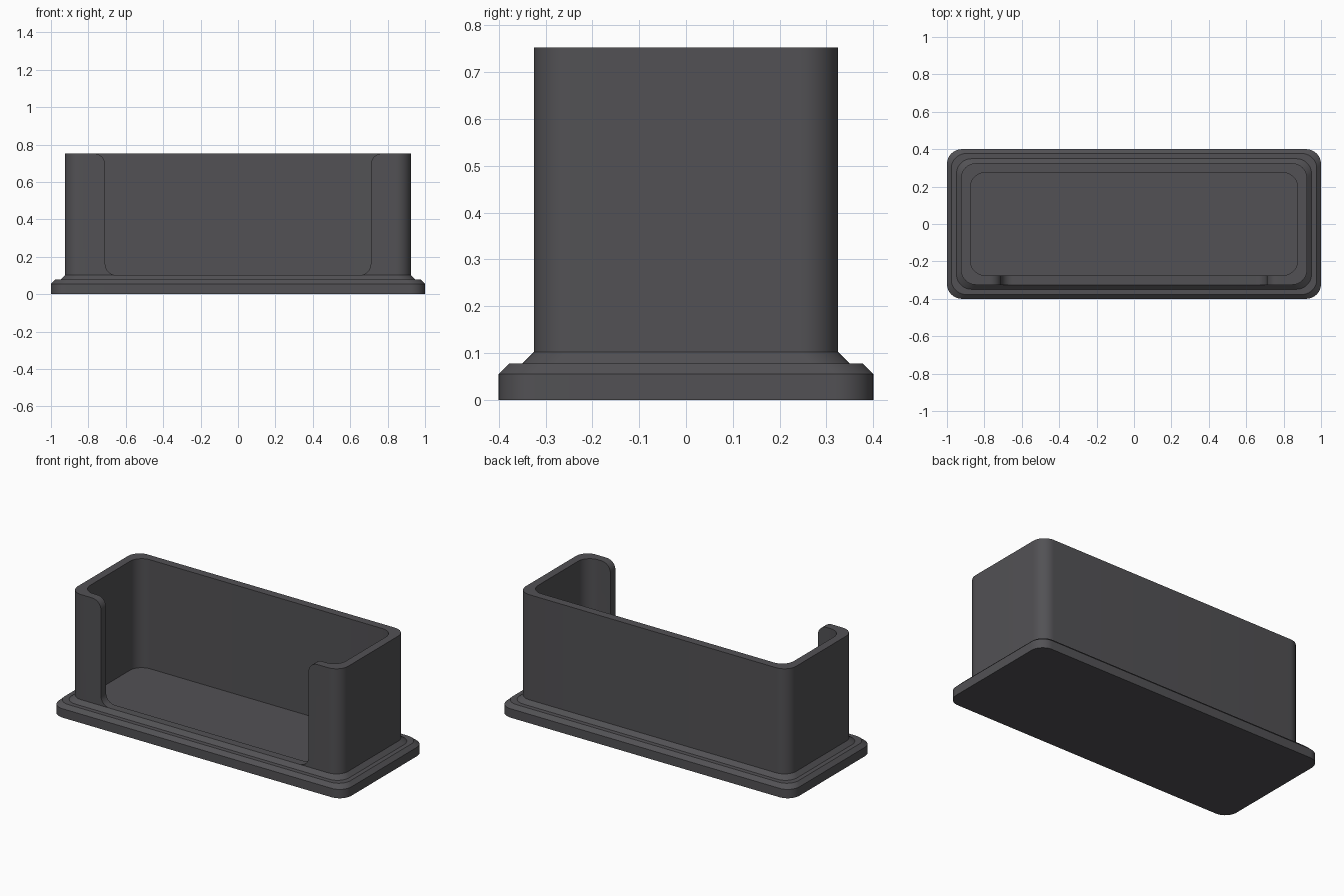
import bpy, bmesh
from math import sin, cos, pi, radians

if "Cube" in bpy.data.objects:
    bpy.data.objects.remove(bpy.data.objects["Cube"])

TOP, SILL, FLOOR = 0.752, 0.102, 0.078
STEPS = 12


def arc(cx, cy, r, start, end):
    """Points along an arc, angles in quarter turns."""
    angles = [(start + (end - start) * i / STEPS) * pi / 2 for i in range(STEPS + 1)]
    return [(cx + r * cos(a), cy + r * sin(a)) for a in angles]


def rounded_rect(hx, hy, r):
    pts = []
    for q, (sx, sy) in enumerate([(1, 1), (-1, 1), (-1, -1), (1, -1)]):
        pts += arc(sx * (hx - r), sy * (hy - r), r, q, q + 1)
    return pts


def loft(name, rings, material):
    """Skin matching rings of points and close both ends."""
    bm = bmesh.new()
    loops = [[bm.verts.new(p) for p in ring] for ring in rings]
    for a, b in zip(loops, loops[1:]):
        for i in range(len(a)):
            j = (i + 1) % len(a)
            bm.faces.new((a[i], a[j], b[j], b[i]))
    bm.faces.new(loops[0][::-1])
    bm.faces.new(loops[-1])
    bmesh.ops.recalc_face_normals(bm, faces=bm.faces)
    mesh = bpy.data.meshes.new(name)
    bm.to_mesh(mesh)
    bm.free()
    mesh.materials.append(material)
    obj = bpy.data.objects.new(name, mesh)
    bpy.context.collection.objects.link(obj)
    return obj


grey = bpy.data.materials.new("dark_grey")
grey.use_nodes = True
color = (0.085, 0.083, 0.09, 1)
grey.diffuse_color = color
grey.node_tree.nodes["Principled BSDF"].inputs["Base Color"].default_value = color

# Stepped base, wall, rim and inner floor: (inset from the base outline, height)
section = [(0, 0), (0, 0.055), (0.023, 0.078), (0.051, 0.078), (0.075, SILL),
           (0.075, TOP), (0.125, TOP), (0.125, FLOOR)]
holder = loft("card_holder",
              [[(x, y, z) for x, y in rounded_rect(1 - d, 0.4 - d, 0.08)]
               for d, z in section], grey)

# Front opening: rounded lower corners, outward flare at the rim
half, r = 0.71, 0.06
right = (arc(half - r, SILL + r, r, -1, 0)
         + arc(half + r, TOP - r, r, 2, 1) + [(half + r, TOP + 0.1)])
outline = right + [(-x, z) for x, z in reversed(right)]
cutter = loft("opening_cutter",
              [[(x, y, z) for x, z in outline] for y in (-0.5, -0.2)], grey)
cutter.hide_render = True

cut = holder.modifiers.new("front_opening", "BOOLEAN")
cut.operation = "DIFFERENCE"
cut.solver = "EXACT"
cut.object = cutter
bpy.ops.object.select_all(action="DESELECT")
holder.select_set(True)
bpy.context.view_layer.objects.active = holder
bpy.ops.object.modifier_apply(modifier=cut.name)
bpy.data.objects.remove(cutter)
bpy.ops.object.shade_smooth_by_angle(angle=radians(30))
